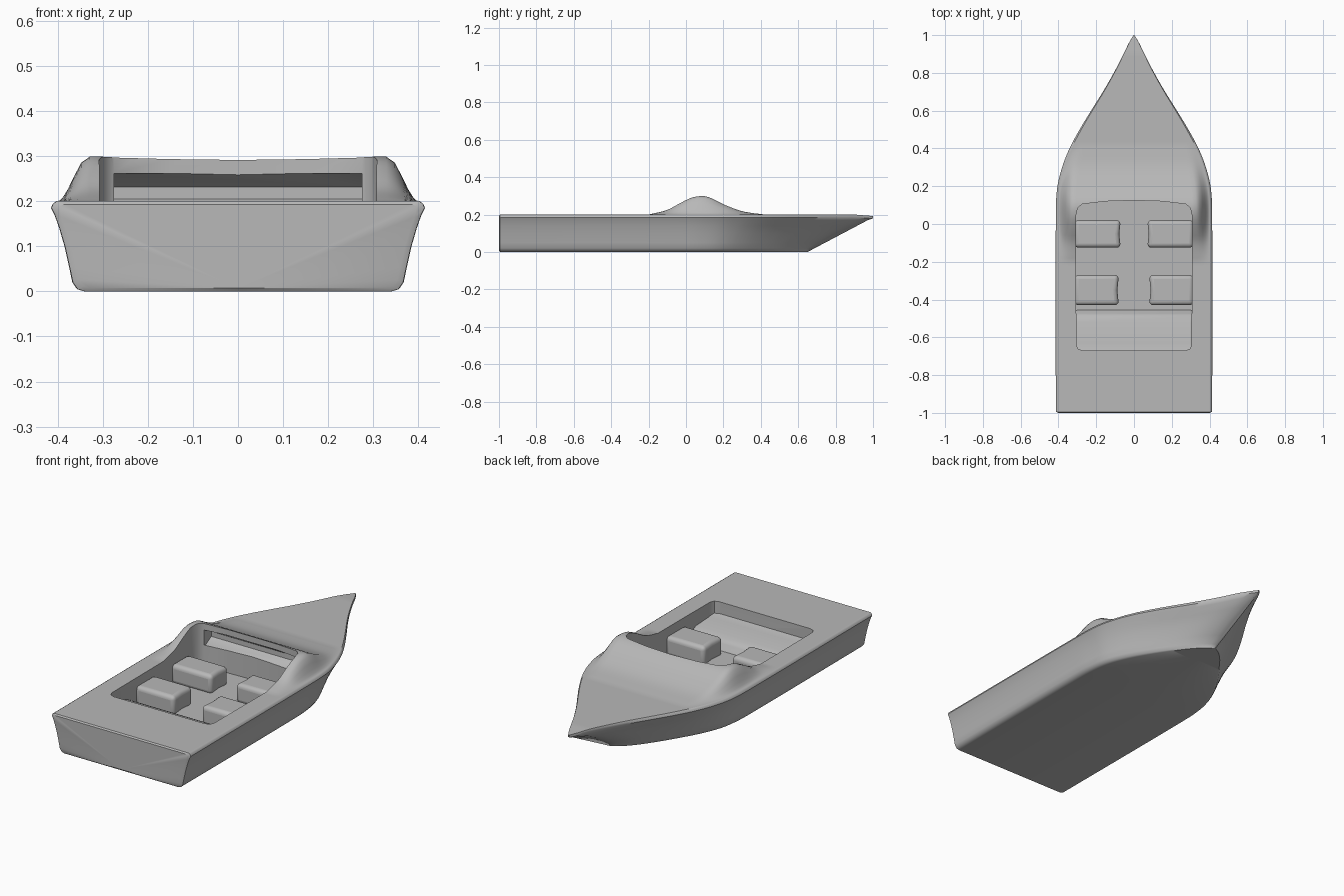
import bpy, bmesh, math

if "Cube" in bpy.data.objects:
    bpy.data.objects.remove(bpy.data.objects["Cube"], do_unlink=True)

grey = bpy.data.materials.new("plain_grey")
grey.use_nodes = True
grey.diffuse_color = (0.48, 0.48, 0.48, 1)
grey.node_tree.nodes["Principled BSDF"].inputs["Base Color"].default_value = grey.diffuse_color


def curve(table, y):
    """Smooth value of a table of (position, value) pairs."""
    if y <= table[0][0]:
        return table[0][1]
    if y >= table[-1][0]:
        return table[-1][1]
    i = max(k for k in range(len(table) - 1) if table[k][0] <= y)

    def slope(k):
        a, b = table[max(k - 1, 0)], table[min(k + 1, len(table) - 1)]
        return (b[1] - a[1]) / (b[0] - a[0])
    (y0, v0), (y1, v1) = table[i], table[i + 1]
    h = y1 - y0
    t = (y - y0) / h
    return ((1 + 2 * t) * (1 - t) ** 2 * v0 + t * (1 - t) ** 2 * h * slope(i)
            + t * t * (3 - 2 * t) * v1 + t * t * (t - 1) * h * slope(i + 1))


def make_object(name, bm):
    bmesh.ops.recalc_face_normals(bm, faces=bm.faces)
    mesh = bpy.data.meshes.new(name)
    bm.to_mesh(mesh)
    bm.free()
    mesh.materials.append(grey)
    obj = bpy.data.objects.new(name, mesh)
    bpy.context.collection.objects.link(obj)
    return obj


def smooth(obj, angle=40):
    bpy.ops.object.select_all(action="DESELECT")
    obj.select_set(True)
    bpy.context.view_layer.objects.active = obj
    bpy.ops.object.shade_smooth_by_angle(angle=math.radians(angle))


def prism(name, outline, axis, low, high):
    """Extrude a closed outline along z (axis 2) or x (axis 0)."""
    bm = bmesh.new()
    rings = []
    for h in (low, high):
        rings.append([bm.verts.new((a, b, h) if axis == 2 else (h, a, b))
                      for a, b in outline])
    n = len(outline)
    for ring in rings:
        bm.faces.new(ring)
    for i in range(n):
        j = (i + 1) % n
        bm.faces.new((rings[0][i], rings[0][j], rings[1][j], rings[1][i]))
    return make_object(name, bm)


def bevel(obj, width, segments=4):
    mod = obj.modifiers.new("rounding", "BEVEL")
    mod.width, mod.segments, mod.limit_method = width, segments, "ANGLE"


# Gunwale and keel plans as half widths, and the height of the cowl
gunwale = [(-1, .41), (0, .41), (.18, .404), (.3, .377), (.4, .338), (.5, .285),
           (.6, .225), (.7, .163), (.8, .106), (.9, .055), (.96, .026), (1, .003)]
keel = [(-1, .365), (0, .365), (.12, .355), (.2, .335), (.3, .29), (.4, .23),
        (.5, .16), (.58, .095), (.63, .04), (.65, .003)]
cowl = [(-.2, 0), (-.1, .025), (-.03, .062), (.03, .09), (.085, .099), (.13, .09),
        (.2, .055), (.3, .018), (.42, 0)]
# Side wall: height, blend from keel to gunwale, width factor
wall = [(0, 0, .93), (.005, 0, .975), (.02, .03, 1), (.05, .17, 1), (.1, .42, 1),
        (.14, .68, 1), (.17, .92, 1), (.185, 1, 1.01), (.195, 1, 1)]
COLS = 18


def deck_height(f, y):
    t = min(max((f - .81) / .17, 0), 1)
    return .2 + max(curve(cowl, y), 0) * (1 - t * t * (3 - 2 * t)) - .008 * max(0, (y - .9) * 10)


def hull_section(yt, end=False):
    """One closed ring of the hull, bottom centre round to deck centre."""
    yb = yt if yt < .1 else .1 + (yt - .1) * .55 / .9
    xt, xb = curve(gunwale, yt), curve(keel, yb)
    half = [(0, yb, 0)]
    for z, b, k in wall:
        half.append(((xb + (xt - xb) * b) * k, yb + (yt - yb) * b, z))
    if yt > .9:
        half[-2:] = [(x, y, z - .006 * (yt - .9) * 10) for x, y, z in half[-2:]]
    for c in range(COLS, -1, -1):
        f = math.sin(math.pi / 2 * c / COLS) * .98
        half.append((xt * f, yt, deck_height(f, yt)))
    if end:
        half = [(x * .965, y, .1 + (z - .1) * .93) for x, y, z in half]
    return half + [(-x, y, z) for x, y, z in reversed(half[1:-1])]


# Hull and deck lofted from transom to bow
stations = [-.994, -.985, -.96] + [-.94 + .06 * i for i in range(12)]
stations += [-.22 + .02 * i for i in range(61)]
bm = bmesh.new()
rings = [[bm.verts.new(p) for p in hull_section(y, e)]
         for y, e in [(-1, True)] + [(y, False) for y in stations] + [(1, False)]]
for a, b in zip(rings, rings[1:]):
    for i in range(len(a)):
        j = (i + 1) % len(a)
        bm.faces.new((a[i], a[j], b[j], b[i]))
bm.faces.new(rings[0])
bm.faces.new(rings[-1])
bmesh.ops.remove_doubles(bm, verts=bm.verts, dist=.0002)
hull = make_object("hull", bm)

# Cockpit opening with a bowed front edge, and the hollow behind the windscreen
side = [(.27, -.67), (.295, -.662), (.305, -.64), (.308, .04), (.298, .085), (.275, .105),
        (.15, .12)]
plan = side + [(0, .125)] + [(-x, y) for x, y in reversed(side)]
opening = prism("cockpit_cutter", plan, 2, .06, .6)
hollow = prism("dash_cutter", [(-.05, .19), (.12, .18), (.165, .205), (.165, .232),
                               (.12, .262), (-.05, .262)], 0, -.275, .275)
for cutter in (opening, hollow):
    cutter.hide_render = True
    mod = hull.modifiers.new("cut", "BOOLEAN")
    mod.operation, mod.solver, mod.object = "DIFFERENCE", "EXACT", cutter
bpy.context.view_layer.update()
cut = bpy.data.meshes.new_from_object(
    hull.evaluated_get(bpy.context.evaluated_depsgraph_get()))
hull.modifiers.clear()
hull.data = cut
for cutter in (opening, hollow):
    bpy.data.objects.remove(cutter, do_unlink=True)
smooth(hull)

# Rear bench with a sloping front
bench = prism("rear_bench", [(-.68, .05), (-.68, .14), (-.63, .125), (-.52, .12),
                             (-.48, .1), (-.45, .05)], 0, -.312, .312)
bevel(bench, .012, 3)
smooth(bench)

# Four seats with rounded tops and hollowed inner ends
for row, y0, y1, inner in (("front", -.125, .02, .07), ("middle", -.43, -.27, .08)):
    mid = (y0 + y1) / 2
    for label, s in (("left", 1), ("right", -1)):
        seat_plan = [(s * .315, y0), (s * inner, y0), (s * (inner + .008), mid),
                     (s * inner, y1), (s * .315, y1)]
        seat = prism(f"{row}_{label}_seat", seat_plan, 2, .05, .155)
        bevel(seat, .022)
        smooth(seat, 60)
